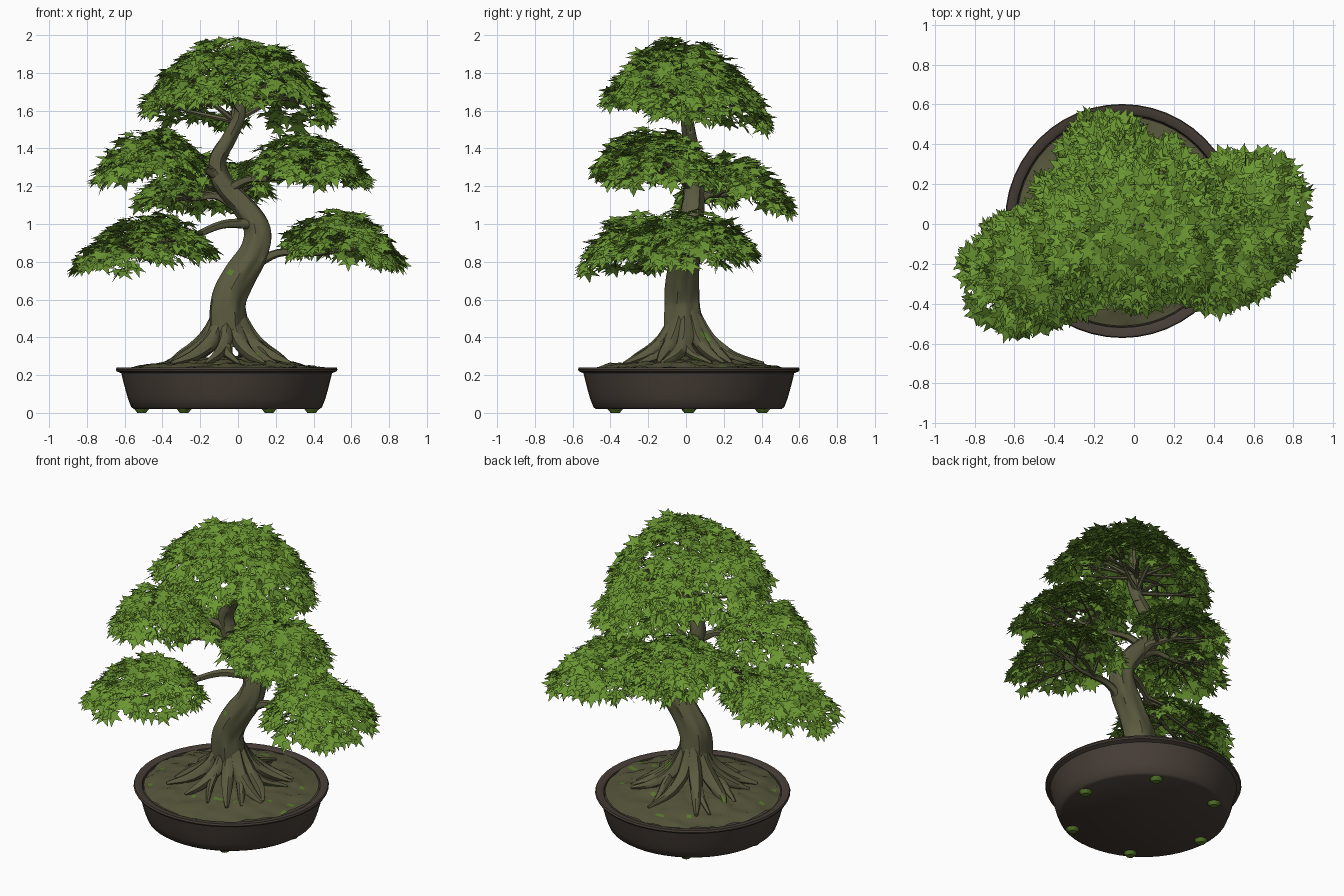
import bpy, bmesh, math, random
from mathutils import Vector, Matrix, Euler, noise

if "Cube" in bpy.data.objects:
    bpy.data.objects.remove(bpy.data.objects["Cube"])

random.seed(7)
TAU = math.tau
CX, CY = -0.06, 0.015          # pot centre


def material(name, r, g, b):
    m = bpy.data.materials.new(name)
    m.diffuse_color = (r, g, b, 1)
    m.use_nodes = True
    m.node_tree.nodes["Principled BSDF"].inputs["Base Color"].default_value = m.diffuse_color
    return m


BARK = material("bark", 0.105, 0.105, 0.052)
SOIL = material("soil", 0.092, 0.092, 0.044)
POT = material("dark clay", 0.062, 0.047, 0.037)
LEAF = material("leaf green", 0.145, 0.305, 0.032)
MOSS = material("moss green", 0.1, 0.2, 0.025)


def finish(name, bm, *mats):
    me = bpy.data.meshes.new(name)
    bmesh.ops.recalc_face_normals(bm, faces=bm.faces)
    bm.to_mesh(me)
    bm.free()
    ob = bpy.data.objects.new(name, me)
    bpy.context.collection.objects.link(ob)
    for m in mats:
        me.materials.append(m)
    bpy.ops.object.select_all(action='DESELECT')
    ob.select_set(True)
    bpy.context.view_layer.objects.active = ob
    bpy.ops.object.shade_smooth_by_angle(angle=math.radians(40))


def spline(pts, steps):
    """Catmull-Rom through (x, y, z, radius) points."""
    p = [Vector(q) for q in pts]
    p = [2 * p[0] - p[1]] + p + [2 * p[-1] - p[-2]]
    out = []
    for i in range(1, len(p) - 2):
        a, b, c, d = p[i - 1:i + 3]
        for k in range(steps):
            t = k / steps
            out.append(0.5 * (2 * b + (c - a) * t + (2 * a - 5 * b + 4 * c - d) * t * t
                              + (3 * b - a - 3 * c + d) * t ** 3))
    return out + [p[-2]]


def tube(bm, pts, steps=4, sides=8, ridge=0.0):
    path = spline(pts, steps)
    n, u, prev = len(path), Vector((0.3, 1, 0.1)), None
    for i, q in enumerate(path):
        t = (path[min(i + 1, n - 1)] - path[max(i - 1, 0)]).to_3d().normalized()
        u = (u - t * u.dot(t)).normalized()
        v, ring = t.cross(u), []
        for k in range(sides):
            a = TAU * k / sides
            r = max(q[3], 0.002) * (1 + ridge * (math.sin(5 * a + i * 0.22) + 0.6 * math.sin(9 * a - i * 0.3)))
            ring.append(bm.verts.new(q.to_3d() + (u * math.cos(a) + v * math.sin(a)) * r))
        if prev:
            for k in range(sides):
                bm.faces.new((prev[k], prev[k - 1], ring[k - 1], ring[k]))
        else:
            bm.faces.new(ring)
        prev = ring
    bm.faces.new(prev)


def lathe(bm, profile, sides=48):
    rings = [[bm.verts.new((CX + r * math.cos(TAU * k / sides), CY + r * math.sin(TAU * k / sides), z))
              for k in range(sides)] for r, z in profile]
    for a, b in zip(rings, rings[1:]):
        for k in range(sides):
            bm.faces.new((a[k - 1], a[k], b[k], b[k - 1]))
    bm.faces.new(rings[0])
    bm.faces.new(rings[-1])


# Pot with flared wall and lip
bm = bmesh.new()
wall = [(0.505 + 0.053 * (i / 4) ** 0.8, 0.03 + 0.045 * i) for i in range(5)]
lathe(bm, [(0.49, 0.02)] + wall + [(0.582, 0.22), (0.587, 0.23), (0.582, 0.241),
                                   (0.55, 0.241), (0.535, 0.232), (0.53, 0.18)])
finish("pot", bm, POT)

# Six low mossy feet
bm = bmesh.new()
for k in range(6):
    spot = Vector((CX + 0.45 * math.cos(TAU * k / 6), CY + 0.45 * math.sin(TAU * k / 6), 0.013))
    bmesh.ops.create_cone(bm, cap_ends=True, segments=10, radius1=0.024, radius2=0.045, depth=0.026,
                          matrix=Matrix.Translation(spot))
finish("pot_feet", bm, MOSS)

# Lumpy soil mound
bm = bmesh.new()
lathe(bm, [(0.027 * (i + 0.5), 0.226 + 0.07 * (1 - (i / 19.5) ** 1.6)) for i in range(20)], 96)
for v in bm.verts:
    if math.hypot(v.co.x - CX, v.co.y - CY) < 0.53:
        v.co.z += 0.016 * noise.noise(v.co * 11) + 0.012 * abs(noise.noise(v.co * 23))
bmesh.ops.delete(bm, geom=[f for f in bm.faces if f.calc_area() > 0.5], context='FACES_ONLY')
for f in bm.faces:
    f.material_index = int(noise.noise(f.calc_center_median() * 17 + Vector((3, 1, 0))) > 0.55)
finish("soil", bm, SOIL, MOSS)

# Curving trunk: sideways bends listed, depth and taper by rule
BENDS = [-0.05, -0.055, -0.05, 0.01, 0.085, 0.105, 0.03, -0.08, -0.11, -0.045, 0.01, 0.005, 0]
trunk = []
for i, x in enumerate(BENDS):
    z = 0.36 + 0.122 * i
    trunk.append((x, 0.01 + 0.03 * math.sin((z - 0.9) * 5), z, 0.01 + 0.063 * (1.9 - z)))
bm = bmesh.new()
tube(bm, trunk, 5, 28, 0.06)
for f in bm.faces:
    c = f.calc_center_median()
    f.material_index = int(c.z < 0.75 and noise.noise(c * 8) > 0.5)
finish("trunk", bm, BARK, MOSS)

# Arching surface roots, every other one forked
bm = bmesh.new()
for k in range(11):
    a = TAU * (k + random.uniform(-0.2, 0.2)) / 11
    reach, w = random.uniform(0.33, 0.43), random.uniform(0.85, 1.15)
    bend = random.uniform(-0.4, 0.4)

    def at(r, z, rad, turn=0.0):
        return (-0.05 + r * math.cos(a + turn), r * math.sin(a + turn), z, rad * w)
    tube(bm, [at(0.03, 0.6, 0.02), at(0.07, 0.48, 0.038), at(0.12, 0.39, 0.044), at(0.19, 0.335, 0.036, bend * 0.3),
              at(0.27, 0.295, 0.026, bend * 0.6), at(reach, 0.262, 0.01, bend)], 4, 9, 0.07)
    if k % 2 == 0:
        tube(bm, [at(0.14, 0.37, 0.03), at(0.21, 0.315, 0.026, -bend * 0.5),
                  at(0.28, 0.285, 0.018, -bend), at(reach, 0.262, 0.008, -bend * 1.3)], 4, 8, 0.07)
for f in bm.faces:
    f.material_index = int(noise.noise(f.calc_center_median() * 10) > 0.5)
finish("roots", bm, BARK, MOSS)

# One maple leaf: five broad lobes shrinking towards the stem, notches between
LEAF_PTS = [Vector()]
for i in range(-6, 6):
    a, k = math.radians(i * 29), abs(i)
    r = 0.13 if k == 6 else (1.1 - 0.027 * k * k if k % 2 == 0 else 0.55 - 0.05 * k)
    LEAF_PTS.append(Vector((r * math.cos(a), r * math.sin(a), -0.1 * r * r)))
RIM = len(LEAF_PTS) - 1


def foliage(name, centre, rx, ry, start, tilt_y=0.0, height=0.22, thick=0.13):
    """Domed cloud of leaves round centre (its base), with a limb from the trunk and twigs."""
    centre, start = Vector(centre), Vector(start)
    phase, crown = random.uniform(0, TAU), name == "crown"

    def spot(r, a, depth):
        w = 1 + 0.06 * math.sin(3 * a + phase) + 0.04 * math.sin(7 * a)
        x, y = rx * r * w * math.cos(a), ry * r * w * math.sin(a)
        z = height * (1 - r ** 2.4) - 0.27 * centre.x * x + tilt_y * y
        z += 0.03 * noise.noise(Vector((x * 7, y * 7, phase)))
        return centre + Vector((x, y, z - depth * (1 - 0.7 * r)))

    # Leaves
    verts, faces = [], []
    for _ in range(int(rx * ry * 5200)):
        r, a = random.random() ** 0.47, random.uniform(0, TAU)
        p = spot(r, a, thick * random.random() ** 1.2)
        pitch = 0.08 + 0.6 * r * r + random.gauss(0, 0.22)
        rot = Euler((random.gauss(0, 0.25), pitch, a + random.gauss(0, 0.7))).to_matrix()
        s, b = random.uniform(0.055, 0.082), len(verts)
        verts += [p + rot @ (q * s) for q in LEAF_PTS]
        faces += [(b, b + 1 + i, b + 1 + (i + 1) % RIM) for i in range(RIM)]
    me = bpy.data.meshes.new(name + "_foliage")
    me.from_pydata(verts, [], faces)
    me.shade_smooth()
    me.materials.append(LEAF)
    bpy.context.collection.objects.link(bpy.data.objects.new(name + "_foliage", me))

    # Limb: wavy line from the trunk, through the pad and on towards its far side
    end = centre + Vector((0, 0, 0.22 if crown else 0.05))
    limb = []
    for i in range(6):
        t = i / 5
        p = start.lerp(end, t * 1.3)
        p.z += 0.028 * math.sin(t * 8) - (0 if crown else 0.09 * max(0, t - 0.7))
        limb.append((*p, 0.03 - 0.025 * t ** 0.7))
    bm = bmesh.new()
    tube(bm, limb, 4, 10, 0.05)

    # Twigs fanning from the limb into the leaves
    path, count = spline(limb, 4), 18 if crown else 12
    for k in range(count):
        s = path[int(len(path) * (random.uniform(0.05, 0.5) if crown else random.uniform(0.35, 0.85)))]
        tip = spot(random.uniform(0.55, 0.9), TAU * (k + random.random() * 0.5) / count, 0.12)
        p0, r0 = s.to_3d(), min(s[3] * 0.75, 0.016)
        mid = p0.lerp(tip, 0.5) + Vector((random.uniform(-1, 1), random.uniform(-1, 1), 0)) * 0.035
        tube(bm, [(*p0, r0), (*mid, r0 * 0.7), (*tip, 0.003)], 4, 6)
        for _ in range(2):
            q = tip + Vector([random.uniform(-0.08, 0.08) for _ in "xyz"])
            tube(bm, [(*mid, r0 * 0.5), (*mid.lerp(q, 0.5), 0.004), (*q, 0.002)], 2, 5)
    finish(name + "_branches", bm, BARK)


foliage("lower_left", (-0.51, -0.25, 0.83), 0.355, 0.29, (0.07, 0.0, 1.0), 0.1)
foliage("lower_right", (0.56, 0.03, 0.85), 0.3, 0.345, (0.09, -0.01, 0.79))
foliage("middle_left", (-0.46, -0.18, 1.29), 0.28, 0.275, (-0.1, 0.03, 1.25))
foliage("middle_right", (0.37, -0.13, 1.26), 0.33, 0.3, (-0.07, 0.03, 1.17))
foliage("back", (-0.12, 0.3, 1.17), 0.27, 0.235, (0.0, 0.04, 1.09), -0.35, 0.18, 0.1)
foliage("back_left", (-0.37, 0.1, 1.13), 0.17, 0.14, (-0.02, 0.05, 1.1), 0, 0.13, 0.08)
foliage("crown", (0, 0, 1.61), 0.49, 0.42, (-0.02, 0.02, 1.48), -0.17, 0.37, 0.17)
